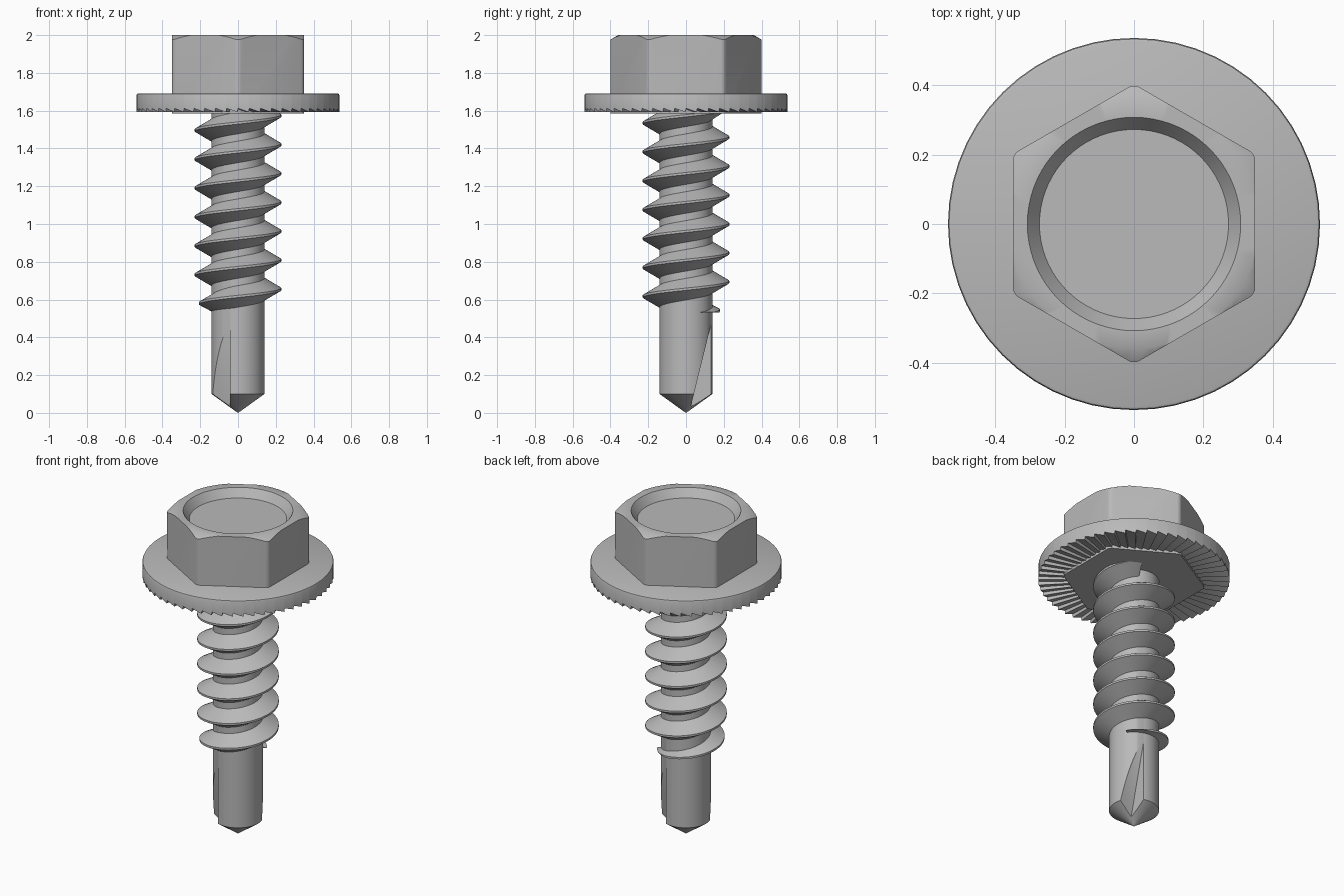
import bpy, bmesh
from math import cos, sin, pi, radians
from mathutils import Matrix

cube = bpy.data.objects.get("Cube")
if cube:
    bpy.data.objects.remove(cube, do_unlink=True)

steel = bpy.data.materials.new("zinc grey")
steel.use_nodes = True
GREY = (0.49, 0.49, 0.49, 1)
steel.diffuse_color = GREY
steel.node_tree.nodes["Principled BSDF"].inputs["Base Color"].default_value = GREY


def finish(name, bm):
    bmesh.ops.remove_doubles(bm, verts=bm.verts, dist=1e-5)
    bmesh.ops.recalc_face_normals(bm, faces=bm.faces)
    mesh = bpy.data.meshes.new(name)
    bm.to_mesh(mesh)
    bm.free()
    mesh.materials.append(steel)
    obj = bpy.data.objects.new(name, mesh)
    bpy.context.collection.objects.link(obj)
    return obj


def loft(name, rings):
    """Skin closed rings of points in order and cap both ends."""
    bm = bmesh.new()
    rows = [[bm.verts.new(p) for p in ring] for ring in rings]
    n = len(rows[0])
    for a, b in zip(rows, rows[1:]):
        for i in range(n):
            j = (i + 1) % n
            bm.faces.new((a[i], a[j], b[j], b[i]))
    bm.faces.new(rows[0][::-1])
    bm.faces.new(rows[-1])
    return finish(name, bm)


def lathe(name, profile, sides=72):
    angles = [2 * pi * i / sides for i in range(sides)]
    return loft(name, [[(r * cos(a), r * sin(a), z) for a in angles] for r, z in profile])


def select(obj):
    bpy.ops.object.select_all(action='DESELECT')
    obj.select_set(True)
    bpy.context.view_layer.objects.active = obj


def boolean(obj, cutter, operation):
    select(obj)
    mod = obj.modifiers.new("cut", 'BOOLEAN')
    mod.operation, mod.solver, mod.object = operation, 'EXACT', cutter
    bpy.ops.object.modifier_apply(modifier=mod.name)
    bpy.data.objects.remove(cutter, do_unlink=True)


def smooth(obj):
    select(obj)
    bpy.ops.object.shade_smooth_by_angle(angle=radians(35))


# Hex head: rounded prism trimmed by a turned shape with chamfer and recess
bm = bmesh.new()
bmesh.ops.create_cone(bm, cap_ends=True, segments=6, radius1=0.404, radius2=0.404, depth=0.5,
                      matrix=Matrix.Translation((0, 0, 1.835)) @ Matrix.Rotation(pi / 6, 4, 'Z'))
if max(v.co.x for v in bm.verts) > 0.38:
    bmesh.ops.rotate(bm, verts=bm.verts, matrix=Matrix.Rotation(pi / 6, 3, 'Z'))
uprights = [e for e in bm.edges if abs(e.verts[0].co.z - e.verts[1].co.z) > 0.1]
bmesh.ops.bevel(bm, geom=uprights, offset=0.018, segments=4, profile=0.5, affect='EDGES')
head = finish("hex_head", bm)
trim = lathe("head_trim", [(0.5, 1.5), (0.5, 1.915), (0.36, 2), (0.308, 2), (0.273, 1.95)])
boolean(head, trim, 'INTERSECT')
smooth(head)

# Washer flange with ratchet teeth underneath
TEETH = 56
RIM = 0.537
steps = []
for i in range(TEETH):
    for part, drop in ((0, 0), (0.95, 1)):
        steps.append((2 * pi * (i + part) / TEETH, drop))


def flange_ring(r, z, depth=0):
    return [(r * cos(a), r * sin(a), z - depth * d) for a, d in steps]


flange = loft("washer_flange", [
    flange_ring(RIM - 0.01, 1.692), flange_ring(RIM - 0.003, 1.689), flange_ring(RIM, 1.682),
    flange_ring(RIM, 1.612, 0.02), flange_ring(0.33, 1.606, 0.012)])
smooth(flange)

# Shank with drill point, cut by two opposite flutes
shank = lathe("shank", [(0.002, 0.001), (0.14, 0.1), (0.14, 1.64)])
for side in (1, -1):
    triangle = [(0.012, -0.02), (0.165, 0.6), (0.4, 0.6), (0.4, -0.02)]
    flute = loft("flute_cutter", [[(side * x, side * y, z) for y, z in triangle]
                                  for x in (0.042, 0.3)])
    boolean(shank, flute, 'DIFFERENCE')
smooth(shank)

# Right-hand thread that runs out above the drill point
PITCH, STEPS = 0.153, 64
rings = []
for k in range(int(-0.92 * STEPS), int(6.2 * STEPS)):
    turn = k / STEPS
    grow = min(1, 0.2 + 1.2 * (turn + 0.95))
    z0 = 0.655 + PITCH * turn
    root, crest = 0.128, 0.138 + 0.091 * grow
    section = [(root, -0.064 * grow), (crest, -0.006), (crest, 0.006), (root, 0.064 * grow)]
    a = 2 * pi * turn
    rings.append([(r * cos(a), r * sin(a), max(z0 + dz, 0.53 + 0.002 * i))
                  for i, (r, dz) in enumerate(section)])
smooth(loft("thread", rings))
